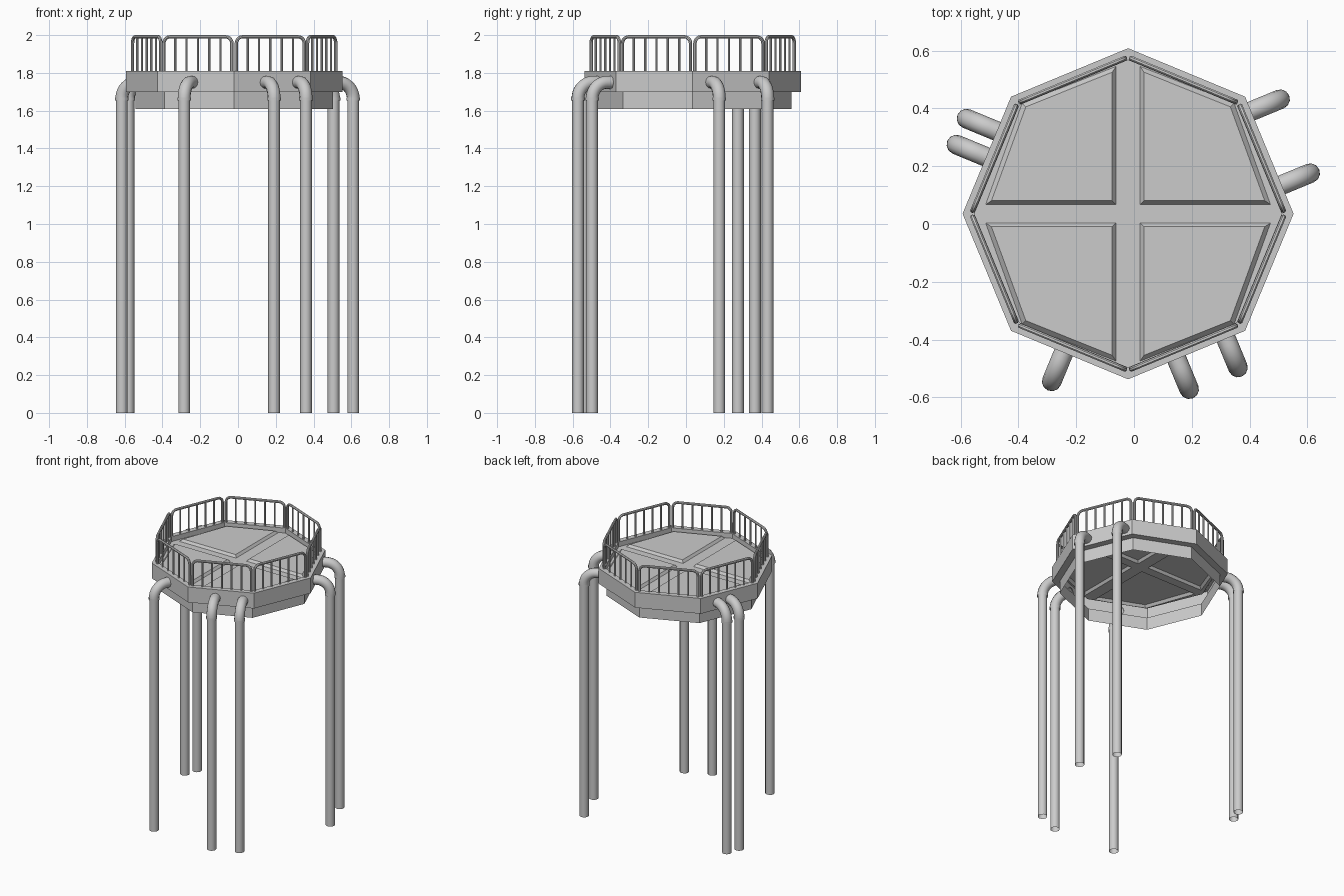
import bpy, bmesh, math
from mathutils import Vector

if "Cube" in bpy.data.objects:
    bpy.data.objects.remove(bpy.data.objects["Cube"])

C = Vector((-0.0205, 0.0355, 0))    # deck centre
R = 0.573                           # deck corner radius
APO = R * math.cos(math.pi / 8)     # centre to side distance
FLOOR = 1.775


def mesh_object(name, bm):
    bmesh.ops.remove_doubles(bm, verts=bm.verts, dist=0.0005)
    bmesh.ops.recalc_face_normals(bm, faces=bm.faces)
    me = bpy.data.meshes.new(name)
    bm.to_mesh(me)
    bm.free()
    ob = bpy.data.objects.new(name, me)
    bpy.context.collection.objects.link(ob)
    return ob


def bridge(bm, a, b):
    for i in range(len(a)):
        j = (i + 1) % len(a)
        bm.faces.new((a[i], a[j], b[j], b[i]))


def octagon_shell(name, profile):
    """Stack of octagon loops from a (radius, z) profile."""
    bm = bmesh.new()
    loops = []
    for r, z in profile:
        loops.append([bm.verts.new(C + Vector((r * math.cos(i * math.pi / 4),
                                               r * math.sin(i * math.pi / 4), z)))
                      for i in range(8)])
    for a, b in zip(loops, loops[1:]):
        bridge(bm, a, b)
    return mesh_object(name, bm)


def tubes(name, paths, res=4):
    """Round open tubes along (points, radius) paths, as one smooth mesh."""
    parts = []
    for pts, rad in paths:
        cu = bpy.data.curves.new(name, 'CURVE')
        cu.dimensions = '3D'
        cu.bevel_depth = rad
        cu.bevel_resolution = res
        sp = cu.splines.new('POLY')
        sp.points.add(len(pts) - 1)
        for p, co in zip(sp.points, pts):
            p.co = (*co, 1)
        ob = bpy.data.objects.new(name, cu)
        bpy.context.collection.objects.link(ob)
        parts.append(ob)
    bpy.ops.object.select_all(action='DESELECT')
    for ob in parts:
        ob.select_set(True)
    bpy.context.view_layer.objects.active = parts[0]
    bpy.ops.object.convert(target='MESH')
    if len(parts) > 1:
        bpy.ops.object.join()
    bpy.ops.object.shade_smooth_by_angle(angle=math.radians(40))
    return bpy.context.object


# Deck shell: skirt, ledge, outer wall, rim top, inner wall
octagon_shell("deck_rim", [(0.523, 1.61), (0.523, 1.70), (R, 1.70),
                           (R, 1.81), (0.532, 1.81), (0.532, FLOOR)])

# Floor sheet: four mirrored quadrants, each with a raised bevelled panel
D = 0.532 * math.sqrt(0.5)
quad = [((0, 0), (0.532, 0), (D, D), (0, 0.532), FLOOR),
        ((0.042, 0.032), (0.493, 0.032), (0.367, 0.382), (0.042, 0.510), FLOOR),
        ((0.055, 0.045), (0.473, 0.045), (0.354, 0.370), (0.055, 0.490), FLOOR + 0.017)]
bm = bmesh.new()
for sx, sy in [(1, 1), (-1, 1), (-1, -1), (1, -1)]:
    loops = [[bm.verts.new(C + Vector((x * sx, y * sy, q[4]))) for x, y in q[:4]] for q in quad]
    bridge(bm, loops[0], loops[1])
    bridge(bm, loops[1], loops[2])
    bm.faces.new(loops[2])
mesh_object("deck_floor", bm)

# Railings: one rounded hoop with five bars per side
HALF, TOP, BEND = 0.195, 1.991, 0.035
for s in range(8):
    a = math.pi / 8 + s * math.pi / 4
    nrm = Vector((math.cos(a), math.sin(a), 0))
    tan = Vector((-nrm.y, nrm.x, 0))
    base = C + nrm * (APO - 0.028)

    def at(t, z):
        return base + tan * t + Vector((0, 0, z))

    arc = [(HALF - BEND + BEND * math.cos(b), TOP - BEND + BEND * math.sin(b))
           for b in [k * math.pi / 10 for k in range(6)]]
    hoop = [(HALF, 1.80)] + arc + [(-t, z) for t, z in reversed(arc)] + [(-HALF, 1.80)]
    paths = [([at(t, z) for t, z in hoop], 0.009)]
    for k in range(1, 6):
        t = -HALF + k * 2 * HALF / 6
        paths.append(([at(t, 1.80), at(t, TOP)], 0.006))
    tubes(f"railing_{s + 1}", paths, res=2)

# Legs: upright pipe, collar, elbow into the rim (x, y, side angle)
legs = [(-0.615, 0.275, 157.5), (-0.580, 0.365, 157.5),
        (0.506, 0.432, 22.5), (0.610, 0.176, 22.5),
        (-0.285, -0.545, 247.5), (0.191, -0.572, 292.5), (0.360, -0.497, 292.5)]
ZE, RB = 1.75, 0.085
up = Vector((0, 0, 1))
for i, (x, y, deg) in enumerate(legs):
    a = math.radians(deg)
    inward = Vector((-math.cos(a), -math.sin(a), 0))
    p = Vector((x, y, 0))
    dist = -(p - C).dot(inward) - (APO - 0.005)
    bend = [p + inward * (RB - RB * math.cos(b)) + up * (ZE - RB + RB * math.sin(b))
            for b in [k * math.pi / 20 for k in range(11)]]
    bend.append(p + inward * dist + up * ZE)
    z0 = ZE - RB
    tubes(f"leg_pipe_{i + 1}", [([p, p + up * z0], 0.031),
                                ([p + up * (z0 - 0.012), p + up * (z0 + 0.004)], 0.036),
                                (bend, 0.034)])
